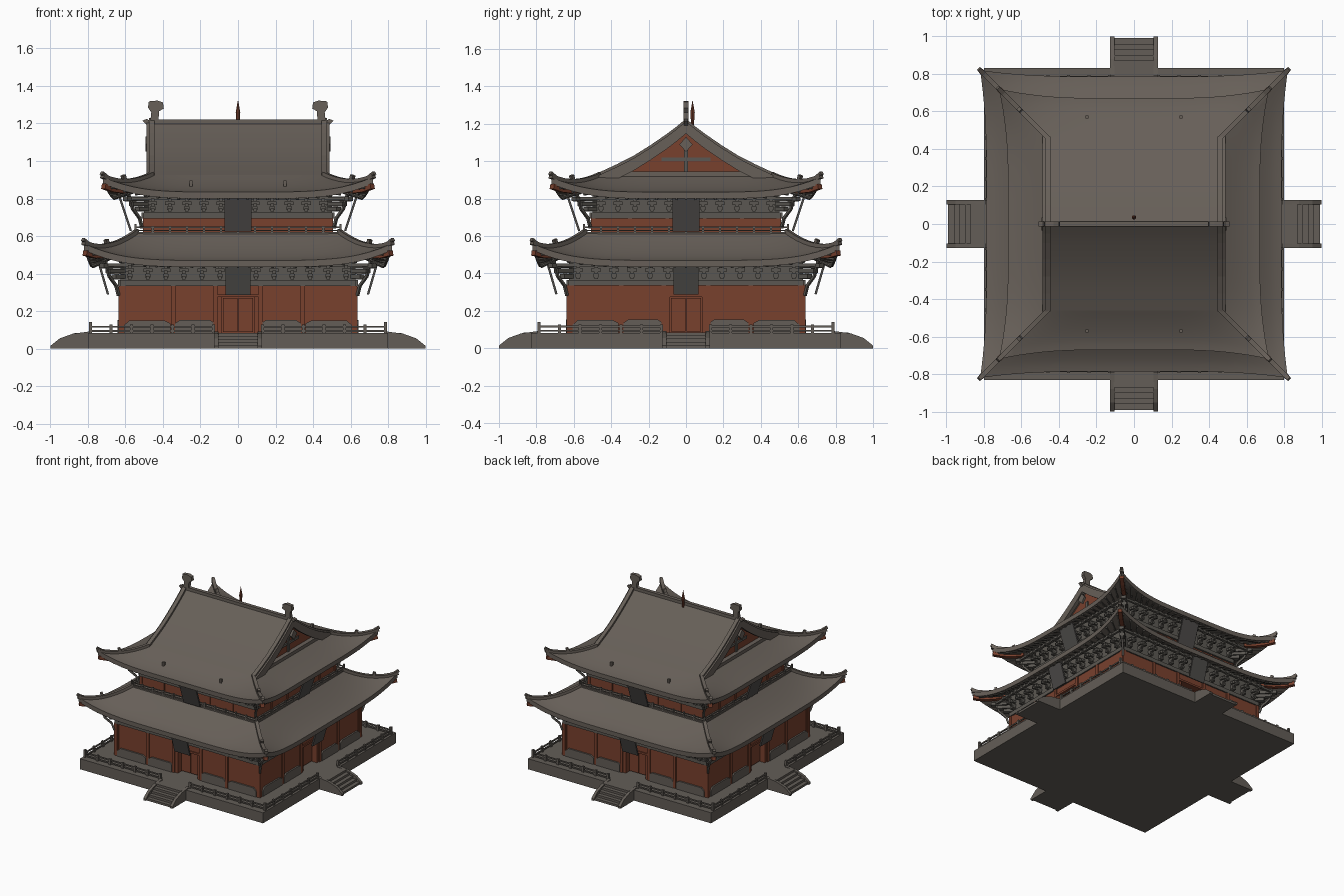
import bpy, bmesh, math
from mathutils import Matrix, Vector

if "Cube" in bpy.data.objects:
    bpy.data.objects.remove(bpy.data.objects["Cube"])

def material(name, col):
    m = bpy.data.materials.new(name)
    m.diffuse_color = (*col, 1)
    m.use_nodes = True
    m.node_tree.nodes["Principled BSDF"].inputs["Base Color"].default_value = m.diffuse_color
    return m

ROOF = material("roof_grey", (0.135, 0.115, 0.098))
STONE = material("stone_grey", (0.125, 0.110, 0.095))
TIMBER = material("bracket_grey", (0.105, 0.097, 0.085))
RED = material("red_wall", (0.19, 0.052, 0.027))
DARK = material("plaque_dark", (0.075, 0.070, 0.066))

def finish(name, bm, mat, four=False, smooth=False):
    """Optionally repeat on all four sides, then make the object."""
    if four:
        geom = bm.verts[:] + bm.edges[:] + bm.faces[:]
        for i in (1, 2, 3):
            d = bmesh.ops.duplicate(bm, geom=geom)["geom"]
            vs = [g for g in d if isinstance(g, bmesh.types.BMVert)]
            bmesh.ops.rotate(bm, verts=vs, cent=(0, 0, 0),
                             matrix=Matrix.Rotation(i * math.pi / 2, 3, 'Z'))
    if smooth:
        bmesh.ops.remove_doubles(bm, verts=bm.verts[:], dist=1e-4)
    bmesh.ops.recalc_face_normals(bm, faces=bm.faces[:])
    me = bpy.data.meshes.new(name)
    bm.to_mesh(me)
    bm.free()
    me.materials.append(mat)
    if smooth:
        for p in me.polygons:
            p.use_smooth = True
        me.set_sharp_from_angle(angle=math.radians(30))
    ob = bpy.data.objects.new(name, me)
    bpy.context.collection.objects.link(ob)
    return ob

def box(bm, x0, x1, y0, y1, z0, z1):
    m = Matrix.Translation(((x0+x1)/2, (y0+y1)/2, (z0+z1)/2)) @ Matrix.Diagonal(
        (abs(x1-x0), abs(y1-y0), abs(z1-z0), 1))
    bmesh.ops.create_cube(bm, size=1, matrix=m)

def pair(bm, x0, x1, *r):
    box(bm, x0, x1, *r)
    box(bm, -x1, -x0, *r)

def beam(bm, p, q, w, h):
    p, q = Vector(p), Vector(q)
    d = q - p
    rot = d.to_track_quat('X', 'Z').to_matrix().to_4x4()
    bmesh.ops.create_cube(bm, size=1, matrix=Matrix.Translation((p+q)/2) @ rot
                          @ Matrix.Diagonal((d.length + w*0.4, w, h, 1)))

def prism(bm, pts, x0, x1, axis='x'):
    """Extrude a 2D outline (side, height) along x or y."""
    f = (lambda a, s, z: (a, s, z)) if axis == 'x' else (lambda a, s, z: (s, a, z))
    A = [bm.verts.new(f(x0, s, z)) for s, z in pts]
    B = [bm.verts.new(f(x1, s, z)) for s, z in pts]
    bm.faces.new(A)
    bm.faces.new(B[::-1])
    for i in range(len(pts)):
        j = (i + 1) % len(pts)
        bm.faces.new((A[i], A[j], B[j], B[i]))

def square(name, mat, h, z0, z1):
    bm = bmesh.new()
    box(bm, -h, h, -h, h, z0, z1)
    return finish(name, bm, mat)

# Platform, stairs and stone railing
bm = bmesh.new()
box(bm, -0.8, 0.8, -0.83, 0.83, 0, 0.083)
finish("platform", bm, STONE)
bm = bmesh.new()
for i in range(5):
    box(bm, -0.11, 0.11, -(0.99 - 0.03*i), -0.79, 0, 0.017*(i+1))
cheek = [(-0.79, 0), (-0.79, 0.092), (-0.88, 0.08), (-0.95, 0.055), (-1, 0.015), (-1, 0)]
prism(bm, cheek, 0.105, 0.127)
prism(bm, cheek, -0.127, -0.105)
finish("stairs", bm, STONE, True)

def railing(name, h, gap, z, tall, n, w):
    bm = bmesh.new()
    for s in (-1, 1):
        for zz in (z + tall*0.25, z + tall*0.75):
            beam(bm, (s*gap, -h, zz), (s*h, -h, zz), w*0.6, w*0.6)
        for i in range(n + 1):
            x = s*(gap + (h - gap)*i/n)
            box(bm, x-w/2, x+w/2, -h-w/2, -h+w/2, z-0.004, z + tall*(1.3 if i == n else 1))
    finish(name, bm, STONE, True)

railing("platform_railing", 0.785, 0.13, 0.083, 0.045, 6, 0.016)

# Lower storey: red walls with a doorway on every side
square("lower_core", RED, 0.575, 0.08, 0.36)
bm = bmesh.new()
pair(bm, 0.085, 0.63, -0.63, -0.57, 0.08, 0.345)
box(bm, -0.09, 0.09, -0.63, -0.57, 0.275, 0.345)
for x in (0.12, 0.345, 0.622):
    pair(bm, x-0.012, x+0.012, -0.638, -0.6, 0.08, 0.335)
box(bm, -0.11, 0.11, -0.638, -0.6, 0.275, 0.29)
pair(bm, 0.0015, 0.08, -0.59, -0.57, 0.09, 0.27)
finish("lower_walls", bm, RED, True)
bm = bmesh.new()
prism(bm, [(0.13, 0.08), (0.13, 0.14), (0.15, 0.153), (0.31, 0.153), (0.335, 0.135), (0.335, 0.08)],
      -0.642, -0.6, 'y')
prism(bm, [(0.36, 0.08), (0.36, 0.135), (0.39, 0.15), (0.58, 0.15), (0.607, 0.125), (0.607, 0.08)],
      -0.642, -0.6, 'y')
bmesh.ops.mirror(bm, geom=bm.verts[:] + bm.edges[:] + bm.faces[:], axis='X', merge_dist=-1)
finish("wall_footing", bm, STONE, True)

# Upper storey
square("balcony_floor", ROOF, 0.55, 0.55, 0.622)
square("upper_walls", RED, 0.50, 0.55, 0.705)
bm = bmesh.new()
for x in (0.1, 0.3, 0.495):
    pair(bm, x-0.01, x+0.01, -0.507, -0.49, 0.62, 0.70)
finish("upper_columns", bm, RED, True)
railing("balcony_railing", 0.545, 0.0, 0.622, 0.033, 6, 0.011)

# Bracket sets, corner struts and name plates (blank) for each storey
def brackets(name, h, z, step, dz, n, top):
    square(name + "_band", TIMBER, h, z, top)
    bm = bmesh.new()
    beam(bm, (-h, -h-0.004, z+0.015), (h, -h-0.004, z+0.015), 0.022, 0.03)
    for i in range(n):
        x = -h + 2*h*(i + 0.5)/n
        for k in range(3):
            w = 0.014 + 0.010*k
            y, zb = -(h + step*(k+1)), z + 0.035 + dz*k
            box(bm, x-w, x+w, y, y+0.022, zb+dz*0.3, zb+dz)
            box(bm, x-0.009, x+0.009, y-0.008, -h+0.01, zb, zb+dz*0.6)
    d = h + 2.6*step
    beam(bm, (-d, -d, z+0.035+2.6*dz), (d, -d, z+0.035+2.6*dz), 0.016, 0.016)
    for k in range(3):
        e = h + step*(k+1)
        beam(bm, (h-0.02, -h+0.02, z+0.05+dz*k), (e, -e, z+0.05+dz*k), 0.035, dz*0.8)
    finish(name, bm, TIMBER, True)
    bm = bmesh.new()
    a, b = h + 0.012, h + 2.2*step
    path = [(a, z-0.05), (a+0.012, z), (b-0.01, z+0.05), (b+0.012, z+0.035+3.3*dz)]
    for (p, q), (r, s) in zip(path, path[1:]):
        beam(bm, (p, -p, q), (r, -r, s), 0.014, 0.014)
    finish(name + "_corner_struts", bm, TIMBER, True)

brackets("lower_brackets", 0.625, 0.335, 0.032, 0.029, 13, 0.51)
brackets("upper_brackets", 0.50, 0.695, 0.032, 0.027, 11, 0.86)
bm = bmesh.new()
beam(bm, (0, -0.70, 0.315), (0, -0.735, 0.435), 0.135, 0.012)
beam(bm, (0, -0.58, 0.655), (0, -0.625, 0.79), 0.145, 0.012)
finish("blank_plaques", bm, DARK, True)

# Curved eave skirts, used for both roofs
def skirt(name, a, b, z0, z1, lift, flare, thick):
    def P(u, t, down=0.0):
        d = a + (b-a)*t + flare*t*abs(u)**4
        z = z1 + (z0-z1)*(1-t)**1.4 + lift*abs(u)**5*t*t
        return Vector((u*d, -d, z - down))
    bm = bmesh.new()
    N, M = 32, 8
    layers = []
    for down in (0, thick):
        layers.append([[bm.verts.new(P(-1 + 2*i/N, j/M, down)) for j in range(M+1)]
                       for i in range(N+1)])
    T, B = layers
    for i in range(N):
        for L in layers:
            for j in range(M):
                bm.faces.new((L[i][j], L[i][j+1], L[i+1][j+1], L[i+1][j]))
        for j in (0, M):
            bm.faces.new((T[i][j], T[i+1][j], B[i+1][j], B[i][j]))
    finish(name, bm, ROOF, True, True)
    # rafters under the eave
    bm = bmesh.new()
    for i in range(25):
        u = -0.96 + 1.92*i/24
        beam(bm, P(u, 0.5, thick+0.004), P(u, 0.95, thick+0.002), 0.012, 0.012)
    finish(name + "_rafters", bm, TIMBER, True)
    # red corner beam under each hip
    bm = bmesh.new()
    for t in (0.4, 0.6, 0.8):
        beam(bm, P(1, t, thick+0.012), P(1, min(t+0.2, 0.97), thick+0.012), 0.03, 0.028)
    finish(name + "_corner_beams", bm, RED, True)
    # hip ridges with upturned ends and a small figure
    bm = bmesh.new()
    for j in range(8):
        beam(bm, P(1, j/8, -0.004), P(1, (j+1)/8, -0.004), 0.026, 0.024)
    tip, mid = P(1, 1), P(1, 0.55)
    beam(bm, tip - Vector((0.02, -0.02, 0)), tip + Vector((0.004, -0.004, 0.02)), 0.02, 0.018)
    beam(bm, mid, mid + Vector((0.008, -0.008, 0.032)), 0.022, 0.02)
    finish(name + "_hip_ridges", bm, ROOF, True)

skirt("lower_roof", 0.54, 0.785, 0.62, 0.47, 0.09, 0.035, 0.035)
skirt("upper_roof_eaves", 0.46, 0.67, 0.925, 0.835, 0.08, 0.05, 0.035)

# Upper gabled roof
half = [(0, 1.21), (0.05, 1.168), (0.1, 1.13), (0.19, 1.068), (0.28, 1.012), (0.37, 0.966), (0.465, 0.922)]
prof = [(-y, z) for y, z in half[:0:-1]] + half
def strip(top, bottom):
    return [(y, z+top) for y, z in prof] + [(y, z-bottom) for y, z in prof[::-1]]
bm = bmesh.new()
prism(bm, strip(0, 0.035), -0.475, 0.475)
finish("upper_roof_slopes", bm, ROOF, smooth=True)
bm = bmesh.new()
prism(bm, [(y*0.97, z-0.02) for y, z in prof] + [(0.45, 0.86), (-0.45, 0.86)], -0.435, 0.435)
finish("gable_walls", bm, RED)
bm = bmesh.new()
for s in (-1, 1):
    prism(bm, strip(0.004, 0.062), s*0.458, s*0.487)            # bargeboards
    prism(bm, strip(0.018, 0.0), s*0.445, s*0.475)              # verge ridges
    box(bm, s*0.43, s*0.47, -0.36, 0.36, 0.88, 0.945)           # gable base
    prism(bm, [(0, 1.13), (0.035, 1.09), (0, 1.05), (-0.035, 1.09)], s*0.475, s*0.492)
box(bm, -0.45, 0.45, -0.014, 0.014, 1.185, 1.222)               # main ridge
finish("gable_trim_and_ridge", bm, ROOF)
bm = bmesh.new()
for s in (-1, 1):
    box(bm, s*0.43, s*0.445, -0.012, 0.012, 0.94, 1.08)
    box(bm, s*0.43, s*0.443, -0.13, 0.13, 1.0, 1.02)
finish("gable_struts", bm, TIMBER)

# Ridge end ornaments with hooked tails
bm = bmesh.new()
tail = [(0.425, 1.20), (0.42, 1.265), (0.395, 1.28), (0.40, 1.312), (0.43, 1.322),
        (0.475, 1.318), (0.48, 1.285), (0.462, 1.26), (0.468, 1.20)]
for s in (-1, 1):
    prism(bm, [(s*x, z) for x, z in tail], -0.014, 0.014, 'y')
    prism(bm, [(s*x, z) for x, z in ((0.465, 1.17), (0.51, 1.215), (0.485, 1.225), (0.46, 1.205))],
          -0.012, 0.012, 'y')
finish("ridge_end_ornaments", bm, ROOF)

# Central spike and small slope pegs
bm = bmesh.new()
for r1, r2, z0, z1 in ((0.007, 0.012, 1.19, 1.26), (0.012, 0.0005, 1.26, 1.325)):
    bmesh.ops.create_cone(bm, cap_ends=True, segments=8, radius1=r1, radius2=r2, depth=z1-z0,
                          matrix=Matrix.Translation((0, 0.035, (z0+z1)/2)))
finish("ridge_spike", bm, RED)
bm = bmesh.new()
for x in (-0.25, 0.25):
    for y in (-0.57, 0.57):
        box(bm, x-0.008, x+0.008, y-0.008, y+0.008, 0.85, 0.895)
finish("slope_pegs", bm, ROOF)
